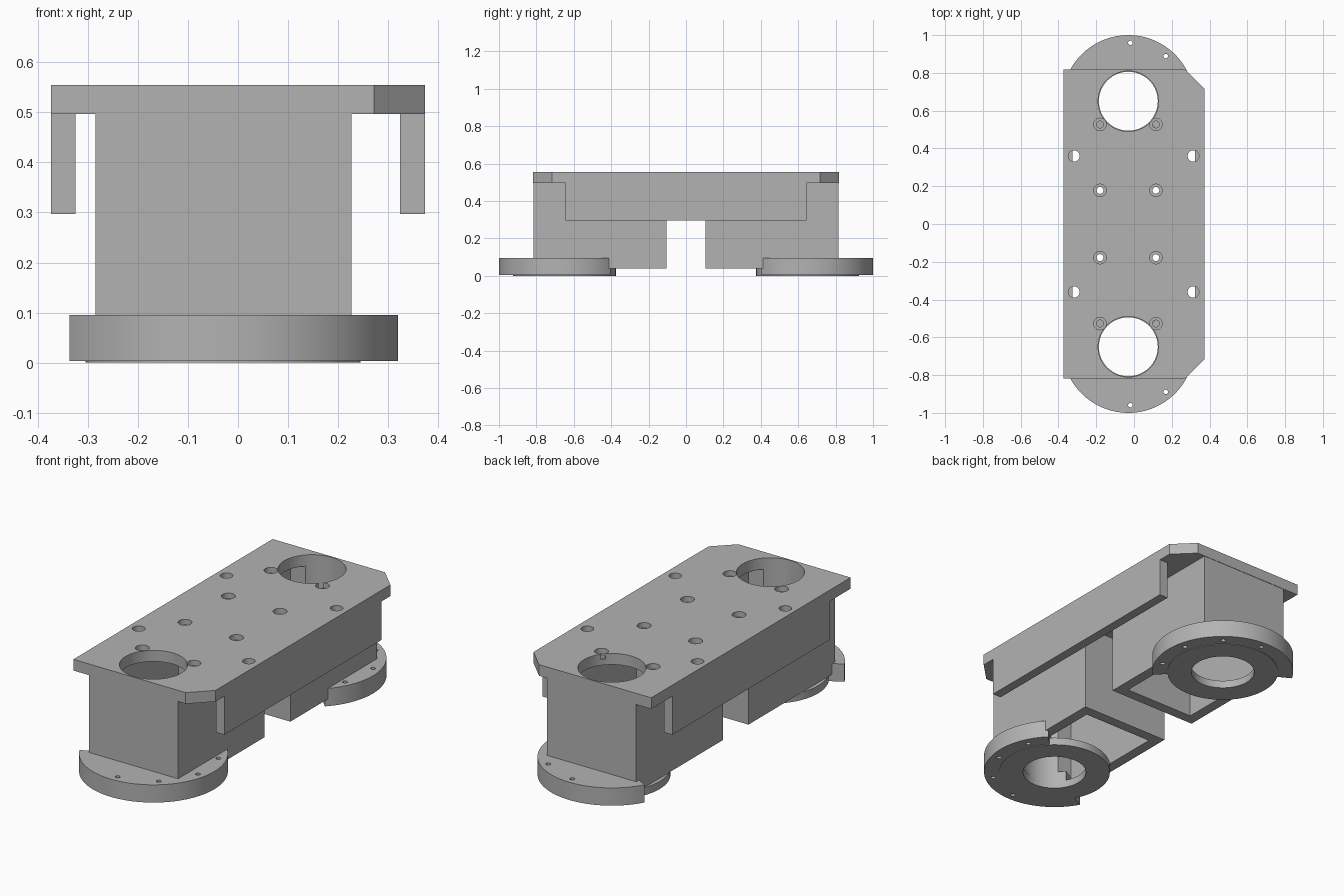
import bpy, bmesh
from math import cos, sin, radians

cube = bpy.data.objects.get("Cube")
if cube:
    bpy.data.objects.remove(cube)

grey = bpy.data.materials.new("plain grey")
grey.use_nodes = True
grey.diffuse_color = (0.45, 0.45, 0.45, 1)
grey.node_tree.nodes["Principled BSDF"].inputs["Base Color"].default_value = (0.45, 0.45, 0.45, 1)

AXIS_X, AXIS_Y, BORE = -0.03, 0.65, 0.16


def prism(name, points, z0, z1):
    """Extrude a flat outline from z0 up to z1."""
    bm = bmesh.new()
    face = bm.faces.new([bm.verts.new((x, y, z0)) for x, y in points])
    top = bmesh.ops.extrude_face_region(bm, geom=[face])["geom"]
    for v in top:
        if isinstance(v, bmesh.types.BMVert):
            v.co.z = z1
    bmesh.ops.recalc_face_normals(bm, faces=bm.faces)
    mesh = bpy.data.meshes.new(name)
    bm.to_mesh(mesh)
    bm.free()
    mesh.materials.append(grey)
    obj = bpy.data.objects.new(name, mesh)
    bpy.context.collection.objects.link(obj)
    return obj


def box(name, x0, x1, y0, y1, z0, z1):
    return prism(name, [(x0, y0), (x1, y0), (x1, y1), (x0, y1)], z0, z1)


def arc(x, y, r, start=0, end=360, steps=64, flip=1):
    count = steps if end - start == 360 else steps + 1
    angles = [radians(start + (end - start) * i / steps) for i in range(count)]
    return [(x + r * cos(a), y + flip * r * sin(a)) for a in angles]


def cut(obj, cutters):
    """Subtract each cutter, then remove it."""
    for cutter in cutters:
        cutter.hide_render = True
        mod = obj.modifiers.new("cut", "BOOLEAN")
        mod.operation, mod.solver, mod.object = "DIFFERENCE", "EXACT", cutter
        bpy.context.view_layer.update()
        graph = bpy.context.evaluated_depsgraph_get()
        mesh = bpy.data.meshes.new_from_object(obj.evaluated_get(graph))
        obj.modifiers.clear()
        obj.data = mesh
        bpy.data.objects.remove(cutter)


def hole(x, y, r, z0=-0.1, z1=0.7, steps=32):
    return prism("hole_cutter", arc(x, y, r, steps=steps), z0, z1)


def smooth(obj):
    obj.data.shade_smooth()
    obj.data.set_sharp_from_angle(angle=radians(30))


# Top plate with two clipped corners
plate = prism("top_plate", [(-0.373, -0.817), (0.272, -0.817), (0.373, -0.717),
                            (0.373, 0.717), (0.272, 0.817), (-0.373, 0.817)], 0.497, 0.555)
holes = []
for s in (-1, 1):
    holes.append(hole(AXIS_X, s * AXIS_Y, BORE, steps=64))
    holes += [hole(x, s * 0.36, 0.03) for x in (-0.318, 0.314)]
    for x in (-0.18, 0.116):
        for y in (0.178, 0.527):
            holes.append(hole(x, s * y, 0.033, z0=0.527))
            holes.append(hole(x, s * y, 0.018))
cut(plate, holes)
smooth(plate)

# Hanging side rails
box("left_rail", 0.324, 0.373, -0.645, 0.645, 0.297, 0.497)
box("right_rail", -0.373, -0.325, -0.645, 0.645, 0.297, 0.497)

for s, end in ((-1, "front"), (1, "back")):
    # Hollow housing, open below
    ys = sorted((s * 0.105, s * 0.815))
    housing = box(end + "_housing", -0.285, 0.227, *ys, 0.04, 0.497)
    wall = 0.055
    cut(housing, [box("cavity_cutter", -0.285 + wall, 0.227 - wall,
                      ys[0] + wall, ys[1] - wall, -0.1, 0.6),
                  hole(AXIS_X, s * AXIS_Y, BORE, steps=64)])
    smooth(housing)

    # Partial outer flange with bolt holes
    outline = arc(AXIS_X, s * AXIS_Y, 0.35, -45, 151, flip=s)
    outline += arc(AXIS_X, s * AXIS_Y, BORE, -45, 151, flip=s)[::-1]
    flange = prism(end + "_flange", outline, 0.003, 0.095)
    bolts = arc(AXIS_X, s * AXIS_Y, 0.31, -25, 88, steps=3, flip=s)
    cut(flange, [hole(x, y, 0.012, steps=16) for x, y in bolts])
    smooth(flange)

    # Full inner ring
    ring = prism(end + "_ring", arc(AXIS_X, s * AXIS_Y, 0.275), 0, 0.04)
    cut(ring, [hole(AXIS_X, s * AXIS_Y, 0.156, steps=64)])
    smooth(ring)
